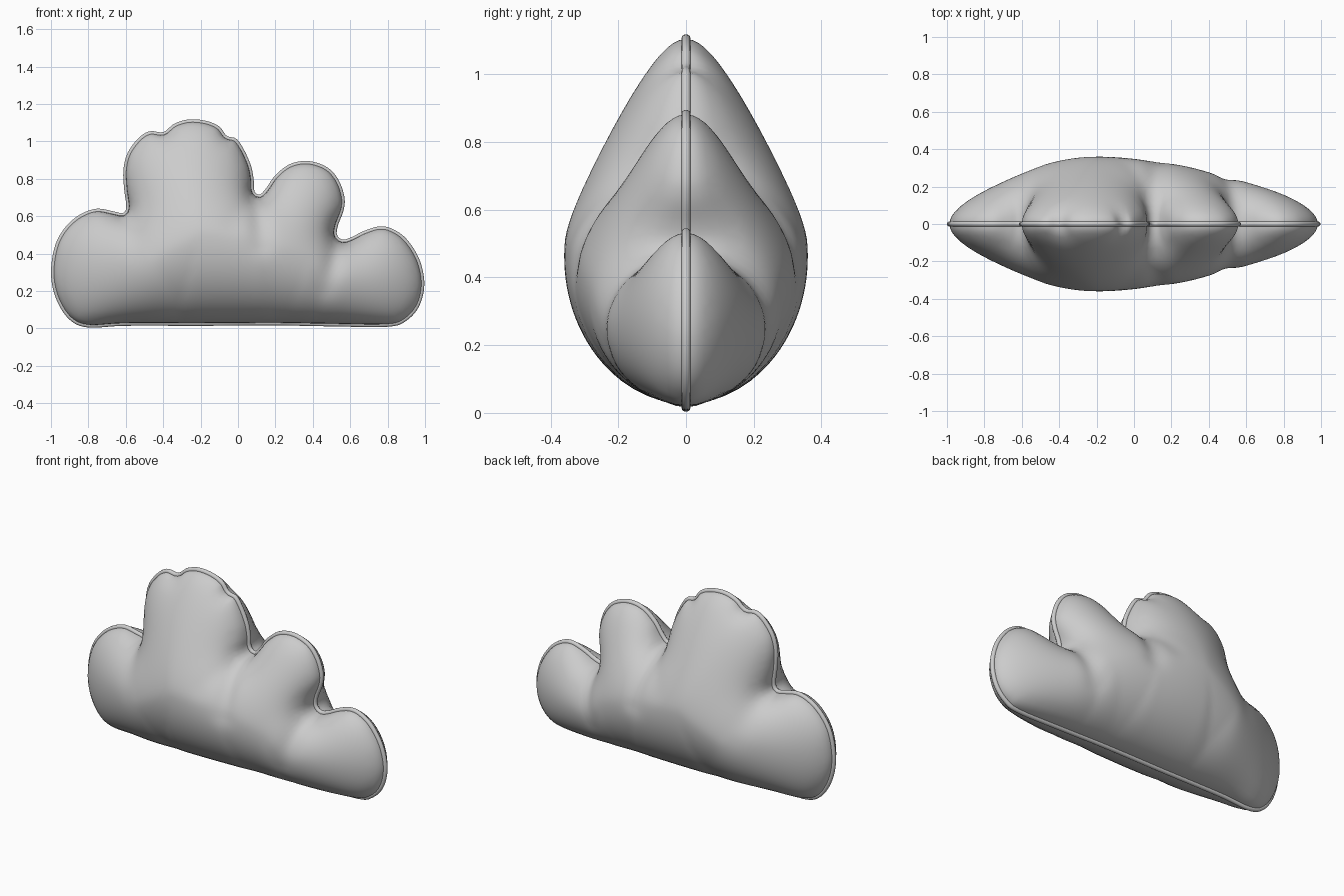
import bpy, math
from mathutils import Vector, kdtree
from mathutils.geometry import delaunay_2d_cdt

if "Cube" in bpy.data.objects:
    bpy.data.objects.remove(bpy.data.objects["Cube"])

# Outer silhouette (x, z), counter-clockwise from the lower left
OUT = [(-.8, .004), (-.6, .013), (-.2, .013), (.2, .015), (.5, .01), (.8, .008), (.9, .04), (.97, .12),
       (.997, .24), (.97, .37), (.9, .48), (.82, .535), (.75, .545), (.67, .52), (.61, .49), (.56, .475),
       (.53, .50), (.535, .55), (.565, .63), (.57, .70), (.54, .79), (.48, .86), (.38, .895), (.28, .88),
       (.2, .82), (.15, .75), (.115, .715), (.088, .735), (.085, .79), (.07, .87), (.03, .96), (-.01, 1.015),
       (-.06, 1.03), (-.1, 1.08), (-.17, 1.11), (-.26, 1.118), (-.34, 1.095), (-.40, 1.05), (-.47, 1.055),
       (-.53, 1.02), (-.59, .94), (-.613, .85), (-.61, .75), (-.598, .65), (-.615, .617), (-.66, .625),
       (-.76, .64), (-.86, .60), (-.94, .52), (-.985, .42), (-1, .28), (-.97, .15), (-.9, .045)]
PIPE = .014
HALF = .36
# Creases running inward from the notches: start, end, depth, width
CREASES = [((.10, .72), (.13, .46), .14, .04), ((.54, .49), (.48, .22), .13, .04),
           ((-.6, .63), (-.54, .42), .07, .05), ((.10, .72), (-.02, .58), .05, .04)]
# Thickest line of the body; the lobes taper away from it
SPINE = [Vector(p) for p in ((-.45, .36), (-.2, .5), (.1, .48), (.38, .38), (.52, .25))]


def smooth_loop(pts, step):
    """Closed Catmull-Rom spline, resampled evenly."""
    P = [Vector(p) for p in pts]
    n, dense = len(P), []
    for i in range(n):
        a, b, c, d = P[i - 1], P[i], P[(i + 1) % n], P[(i + 2) % n]
        for k in range(12):
            t = k / 12
            dense.append(.5 * (2 * b + (c - a) * t + (2 * a - 5 * b + 4 * c - d) * t * t
                               + (3 * b - a - 3 * c + d) * t ** 3))
    total = sum((dense[i] - dense[i - 1]).length for i in range(len(dense)))
    count = int(total / step)
    res, acc, want = [], 0, 0
    for i in range(len(dense)):
        a, b = dense[i], dense[(i + 1) % len(dense)]
        L = (b - a).length
        while want <= acc + L and len(res) < count:
            res.append(a.lerp(b, (want - acc) / L))
            want += total / count
        acc += L
    return res


def inset(loop, d):
    out = []
    for i, p in enumerate(loop):
        t = (loop[(i + 1) % len(loop)] - loop[i - 1]).normalized()
        out.append(p + Vector((-t.y, t.x)) * d)
    return out


def inside(p, loop):
    hit = False
    for i, b in enumerate(loop):
        a = loop[i - 1]
        if (a.y > p.y) != (b.y > p.y) and p.x < a.x + (p.y - a.y) * (b.x - a.x) / (b.y - a.y):
            hit = not hit
    return hit


def nearest(p, s, e):
    t = max(0, min(1, (p - s).dot(e - s) / (e - s).length_squared))
    return t, p - s.lerp(e, t)


def crease(p):
    f = 1
    for s, e, depth, w in CREASES:
        t, v = nearest(p, Vector(s), Vector(e))
        f -= depth * (1 - .7 * t) * math.exp(-(v.length / (w * (1 + .5 * t))) ** 2)
    return f


def taper(p):
    offs = [nearest(p, a, b)[1] for a, b in zip(SPINE, SPINE[1:])]
    d = min(math.hypot(v.x, v.y if v.y > 0 else .25 * v.y) for v in offs)
    return 1 - .8 * d * d / (d + .1)


# Flat panel points: seam, rings close to the seam, then a regular fill
seam = inset(smooth_loop(OUT, .016), PIPE)
n = len(seam)
tree = kdtree.KDTree(n)
for i, p in enumerate(seam):
    tree.insert((p.x, p.y, 0), i)
tree.balance()
dist = lambda p: tree.find((p.x, p.y, 0))[2]
pts = list(seam)
for d in (.004, .012, .024):
    pts += [p for p in inset(seam, d) if dist(p) > .9 * d and inside(p, seam)]
S = .026
for r in range(46):
    for c in range(80):
        p = Vector((-1.02 + (c + .5 * (r % 2)) * S, r * S * .9))
        if inside(p, seam) and dist(p) > .036:
            pts.append(p)
V, _, F, orig, _, _ = delaunay_2d_cdt(pts, [], [list(range(n))], 1, 1e-6)
edge = [any(k < n for k in o) for o in orig]

# Inflate: solve a membrane under pressure, thickness is its square root
W = [{} for _ in V]
load = [0.0] * len(V)
for f in F:
    for k in range(3):
        i, j, o = f[k], f[(k + 1) % 3], f[(k + 2) % 3]
        a, b = V[i] - V[o], V[j] - V[o]
        area2 = max(abs(a.x * b.y - a.y * b.x), 1e-9)
        w = a.dot(b) / area2 / 2
        W[i][j] = W[i].get(j, 0) + w
        W[j][i] = W[j].get(i, 0) + w
        load[o] += area2 / 6
rows = []
for i in range(len(V)):
    if not edge[i] and W[i]:
        nb = [(j, max(w, 1e-3)) for j, w in W[i].items()]
        rows.append((i, nb, sum(w for _, w in nb)))
u = [0.0] * len(V)
for _ in range(260):
    for i, nb, sw in rows:
        s = load[i]
        for j, w in nb:
            s += w * u[j]
        u[i] += 1.88 * (s / sw - u[i])
top = max(u)
H = [HALF * math.sqrt(max(x, 0) / top) * crease(p) * taper(p) for x, p in zip(u, V)]

# Cushion: front and back panels joined at the seam
co = [(p.x, -h, p.y) for p, h in zip(V, H)]
back = {}
for i, p in enumerate(V):
    if edge[i]:
        back[i] = i
    else:
        back[i] = len(co)
        co.append((p.x, H[i], p.y))
faces = [tuple(f) for f in F] + [tuple(back[i] for i in reversed(f)) for f in F]
me = bpy.data.meshes.new("cloud_cushion")
me.from_pydata(co, [], faces)
me.update()
me.shade_smooth()
cushion = bpy.data.objects.new("cloud_cushion", me)
bpy.context.collection.objects.link(cushion)

# Piping: round cord following the seam
cu = bpy.data.curves.new("seam_piping", 'CURVE')
cu.dimensions = '3D'
cu.bevel_depth = PIPE
cu.bevel_resolution = 3
sp = cu.splines.new('POLY')
sp.points.add(n - 1)
for q, p in zip(sp.points, seam):
    q.co = (p.x, 0, p.y, 1)
sp.use_cyclic_u = True
sp.use_smooth = True
piping = bpy.data.objects.new("seam_piping", cu)
bpy.context.collection.objects.link(piping)
